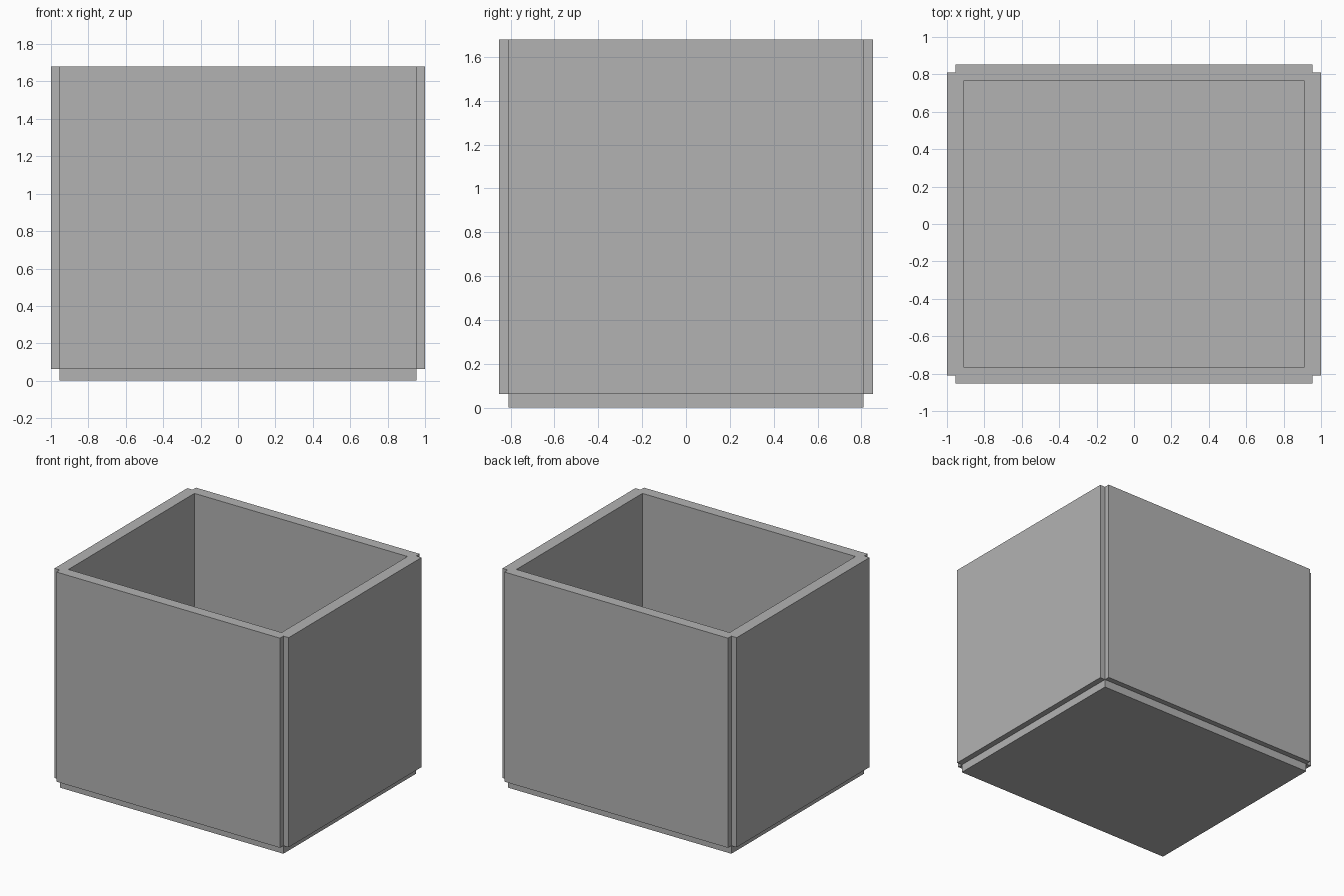
import bpy, bmesh
from mathutils import Vector

if "Cube" in bpy.data.objects:
    bpy.data.objects.remove(bpy.data.objects["Cube"])

CORE_X, CORE_Y, TOP = 0.955, 0.81, 1.68   # core block half sizes and height
OUT_X, OUT_Y = 1.0, 0.852                 # outer faces of the raised side panels
IN_X, IN_Y = 0.91, 0.768                  # inner opening half sizes
FOOT, FLOOR = 0.062, 0.125                # base step height, inner floor height

grey = bpy.data.materials.new("plain_grey")
grey.diffuse_color = (0.45, 0.45, 0.45, 1)
grey.use_nodes = True
grey.node_tree.nodes["Principled BSDF"].inputs["Base Color"].default_value = grey.diffuse_color

bm = bmesh.new()

# Core block, split where the side panels begin
bmesh.ops.create_cube(bm, size=1)
for v in bm.verts:
    v.co = Vector((v.co.x * 2 * CORE_X, v.co.y * 2 * CORE_Y, (v.co.z + 0.5) * TOP))
bmesh.ops.bisect_plane(bm, geom=bm.verts[:] + bm.edges[:] + bm.faces[:],
                       plane_co=(0, 0, FOOT), plane_no=(0, 0, 1))
bm.normal_update()

# Raised side panels, leaving notched corners and a recessed base
sides = [f for f in bm.faces
         if abs(f.normal.z) < 0.5 and f.calc_center_median().z > FOOT]
for f in bmesh.ops.extrude_discrete_faces(bm, faces=sides)["faces"]:
    f.normal_update()
    n = f.normal.copy()
    step = OUT_X - CORE_X if abs(n.x) > 0.5 else OUT_Y - CORE_Y
    for v in f.verts:
        v.co += n * step
bm.normal_update()

# Rim and hollow interior
top = max((f for f in bm.faces if f.normal.z > 0.5), key=lambda f: f.calc_area())
bmesh.ops.inset_region(bm, faces=[top], thickness=0.04)
for v in top.verts:
    v.co.x = IN_X if v.co.x > 0 else -IN_X
    v.co.y = IN_Y if v.co.y > 0 else -IN_Y
floor = bmesh.ops.extrude_discrete_faces(bm, faces=[top])["faces"][0]
for v in floor.verts:
    v.co.z = FLOOR

bmesh.ops.recalc_face_normals(bm, faces=bm.faces[:])
mesh = bpy.data.meshes.new("open_box")
bm.to_mesh(mesh)
bm.free()
mesh.materials.append(grey)
bpy.context.collection.objects.link(bpy.data.objects.new("open_box", mesh))
